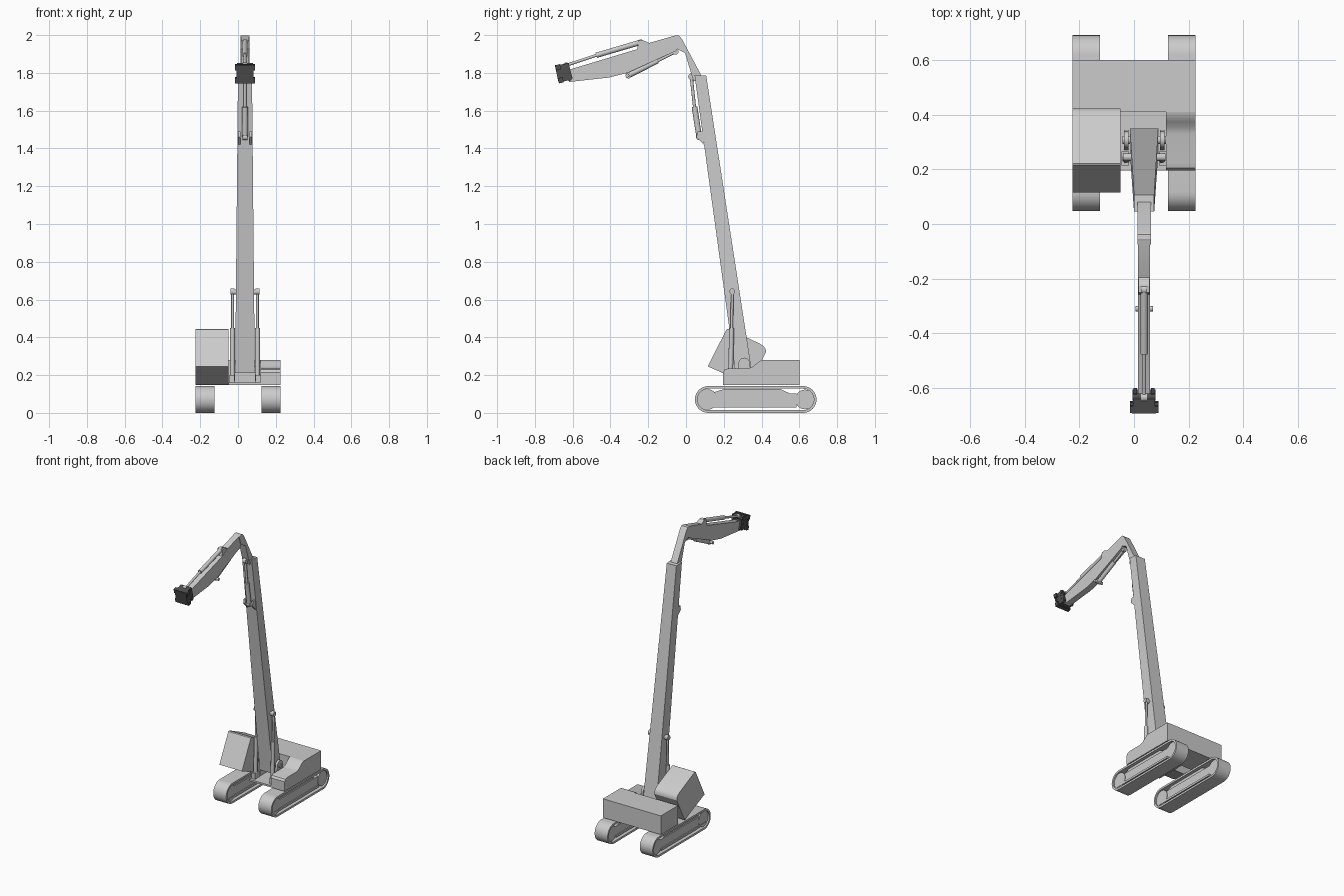
import bpy, bmesh
from math import pi, cos, sin, radians
from mathutils import Vector

if "Cube" in bpy.data.objects:
    bpy.data.objects.remove(bpy.data.objects["Cube"])

CX = 0.037  # centre line of the boom

dark = bpy.data.materials.new("dark_steel")
dark.diffuse_color = (0.08, 0.08, 0.08, 1)
dark.use_nodes = True
dark.node_tree.nodes["Principled BSDF"].inputs["Base Color"].default_value = dark.diffuse_color


def finish(name, bm, mat=None, mirror=False):
    bmesh.ops.recalc_face_normals(bm, faces=bm.faces)
    me = bpy.data.meshes.new(name)
    bm.to_mesh(me)
    bm.free()
    ob = bpy.data.objects.new(name, me)
    bpy.context.collection.objects.link(ob)
    if mat:
        me.materials.append(mat)
    if mirror:
        ob.modifiers.new("mirror", 'MIRROR')
    return ob


def loft(name, secs, mat=None, mirror=False):
    """Join equal-length point loops into a capped solid."""
    bm = bmesh.new()
    loops = [[bm.verts.new(p) for p in s] for s in secs]
    n = len(loops[0])
    for a, b in zip(loops, loops[1:]):
        for i in range(n):
            j = (i + 1) % n
            bm.faces.new((a[i], a[j], b[j], b[i]))
    bm.faces.new(loops[0])
    bm.faces.new(loops[-1])
    return finish(name, bm, mat, mirror)


def profile(name, pts, x0, x1, mat=None, mirror=False):
    """Extrude a (y, z) profile along x."""
    return loft(name, [[(x, y, z) for y, z in pts] for x in (x0, x1)], mat, mirror)


def box(name, x, y, z, mat=None, mirror=False):
    return profile(name, [(y[0], z[0]), (y[1], z[0]), (y[1], z[1]), (y[0], z[1])],
                   x[0], x[1], mat, mirror)


def rod(name, p, q, r, mat=None, mirror=False, sides=20):
    p, q = Vector(p), Vector(q)
    rot = (q - p).to_track_quat('Z', 'Y')
    ring = [rot @ Vector((r * cos(2 * pi * i / sides), r * sin(2 * pi * i / sides), 0))
            for i in range(sides)]
    return loft(name, [[p + v for v in ring], [q + v for v in ring]], mat, mirror)


def piston(name, a, b, c, r, x=CX):
    """Hydraulic cylinder: barrel a-b, rod b-c, with eyes at both ends."""
    a, b, c = [(x, *v) for v in (a, b, c)]
    rod(name + "_barrel", a, b, r)
    rod(name + "_rod", b, c, r * 0.55)
    for tag, e in (("lower", a), ("upper", c)):
        rod(f"{name}_{tag}_eye", (x - r * .8, *e[1:]), (x + r * .8, *e[1:]), r * 1.1)


def stadium(y0, y1, zc, r, n=16):
    pts = [(y1 + r * sin(pi * i / n), zc - r * cos(pi * i / n)) for i in range(n + 1)]
    return pts + [(y0 - r * sin(pi * i / n), zc + r * cos(pi * i / n)) for i in range(n + 1)]


# Track belts: hollow stadium rings
bm = bmesh.new()
outer, inner = stadium(.118, .62, .071, .071), stadium(.118, .62, .071, .057)
rings = [[bm.verts.new((x, y, z)) for y, z in p]
         for x, p in ((.125, outer), (.225, outer), (.225, inner), (.125, inner))]
for k in range(4):
    a, b = rings[k], rings[(k + 1) % 4]
    for i in range(len(a)):
        j = (i + 1) % len(a)
        bm.faces.new((a[i], a[j], b[j], b[i]))
finish("track_belt", bm, mirror=True)

# Track frames, rollers and wheels
box("track_frame", (.138, .212), (.09, .585), (.04, .103), mirror=True)
box("track_frame_rail", (.132, .218), (.09, .585), (.028, .042), mirror=True)
profile("track_frame_top", [(.13, .103), (.55, .103), (.5, .126), (.2, .126)],
        .145, .205, mirror=True)
rod("sprocket", (.135, .63, .071), (.215, .63, .071), .052, mirror=True, sides=28)
rod("idler_wheel", (.135, .112, .071), (.215, .112, .071), .055, mirror=True, sides=28)

# Upper structure
box("engine_housing", (-.225, .225), (.41, .6), (.148, .28))
box("deck_floor", (-.05, .225), (.195, .41), (.148, .16))
profile("side_fender", [(.195, .15), (.41, .15), (.41, .28), (.395, .277), (.375, .262),
                        (.355, .245), (.33, .235), (.225, .235), (.205, .229), (.195, .215)],
        .118, .225)
profile("cab", [(.115, .246), (.335, .15), (.423, .32), (.422, .336), (.412, .352),
                (.39, .367), (.232, .441), (.222, .445), (.214, .441)], -.225, -.05)

# Boom foot brackets
for s in (-1, 1):
    x = CX + s * .066
    profile("boom_foot_bracket", [(.27, .155), (.345, .155)] +
            [(.308 + .03 * cos(pi * i / 12), .262 + .03 * sin(pi * i / 12)) for i in range(13)],
            x - .008, x + .008)
rod("boom_foot_pin", (CX - .08, .308, .255), (CX + .08, .308, .255), .015)

# Main boom, tapering upwards
loft("main_boom", [[(CX - w, y0, z0), (CX + w, y0, z0), (CX + w, y1, z1), (CX - w, y1, z1)]
                   for w, y0, z0, y1, z1 in ((.052, .262, .21, .35, .21),
                                             (.037, .045, 1.79, .107, 1.785))])

# Boom lift pistons
for s in (-1, 1):
    piston("lift_piston", (.235, .17), (.242, .45), (.245, .645), .013, CX + s * .066)
    box("lift_piston_mount", sorted((CX + s * .055, CX + s * .082)), (.215, .265), (.155, .2))
rod("lift_pin", (CX - .078, .245, .64), (CX + .078, .245, .64), .014)

# Knuckle between boom and stick
profile("knuckle_link", [(.09, 1.77), (.04, 1.755), (-.005, 1.905), (-.055, 1.93), (-.075, 1.99),
                         (-.055, 1.999), (-.038, 1.997), (-.022, 1.98)], CX - .025, CX + .025)
piston("knuckle_piston", (.07, 1.46), (.045, 1.62), (.028, 1.78), .015)
for s in (-1, 1):
    x = CX + s * .03
    profile("knuckle_piston_lug", [(.095, 1.42), (.075, 1.44), (.055, 1.46), (.062, 1.49),
                                   (.088, 1.49)], x - .006, x + .006)

# Stick
profile("stick", [(-.06, 1.997), (-.035, 1.985), (-.03, 1.95), (-.055, 1.915), (-.31, 1.80),
                  (-.41, 1.775), (-.62, 1.752), (-.625, 1.815), (-.25, 1.928), (-.2, 1.957)],
        CX - .022, CX + .022)
piston("tool_piston", (-.24, 1.962), (-.475, 1.893), (-.635, 1.84), .014)
profile("tool_piston_lug", [(-.26, 1.92), (-.19, 1.955), (-.225, 1.972), (-.25, 1.97)],
        CX - .02, CX + .02)
piston("stick_piston", (-.305, 1.786), (-.15, 1.864), (-.055, 1.912), .014)
rod("stick_piston_pin", (CX - .032, -.31, 1.786), (CX + .032, -.31, 1.786), .01)

# Tool coupler at the tip: tilted plates
U, V, O = Vector((-.21, .98)), Vector((.98, .21)), Vector((-.653, 1.80))


def tilted(name, x, u, v):
    pts = [O + U * a + V * b for a, b in ((u[0], v[0]), (u[1], v[0]), (u[1], v[1]), (u[0], v[1]))]
    profile(name, [tuple(p) for p in pts], CX - x, CX + x, dark)


tilted("coupler_body", .04, (-.045, .045), (-.025, .02))
tilted("coupler_face", .044, (-.046, .046), (-.032, -.02))
for u in (-.036, .034):
    tilted("coupler_flange", .052, (u - .014, u + .014), (-.03, -.005))
    c = O + U * u + V * .028
    rod("coupler_pin", (CX - .042, *c), (CX + .042, *c), .013, dark)
for s in (-1, 1):
    x = CX + s * .032
    pts = [O + U * a + V * b for a, b in ((-.045, .015), (.045, .015), (.042, .042), (-.04, .045))]
    profile("coupler_ear", [tuple(p) for p in pts], x - .006, x + .006, dark)

# Smooth round parts, keep hard edges
bpy.ops.object.select_all(action='SELECT')
bpy.context.view_layer.objects.active = bpy.data.objects["cab"]
bpy.ops.object.shade_smooth_by_angle(angle=radians(30))
